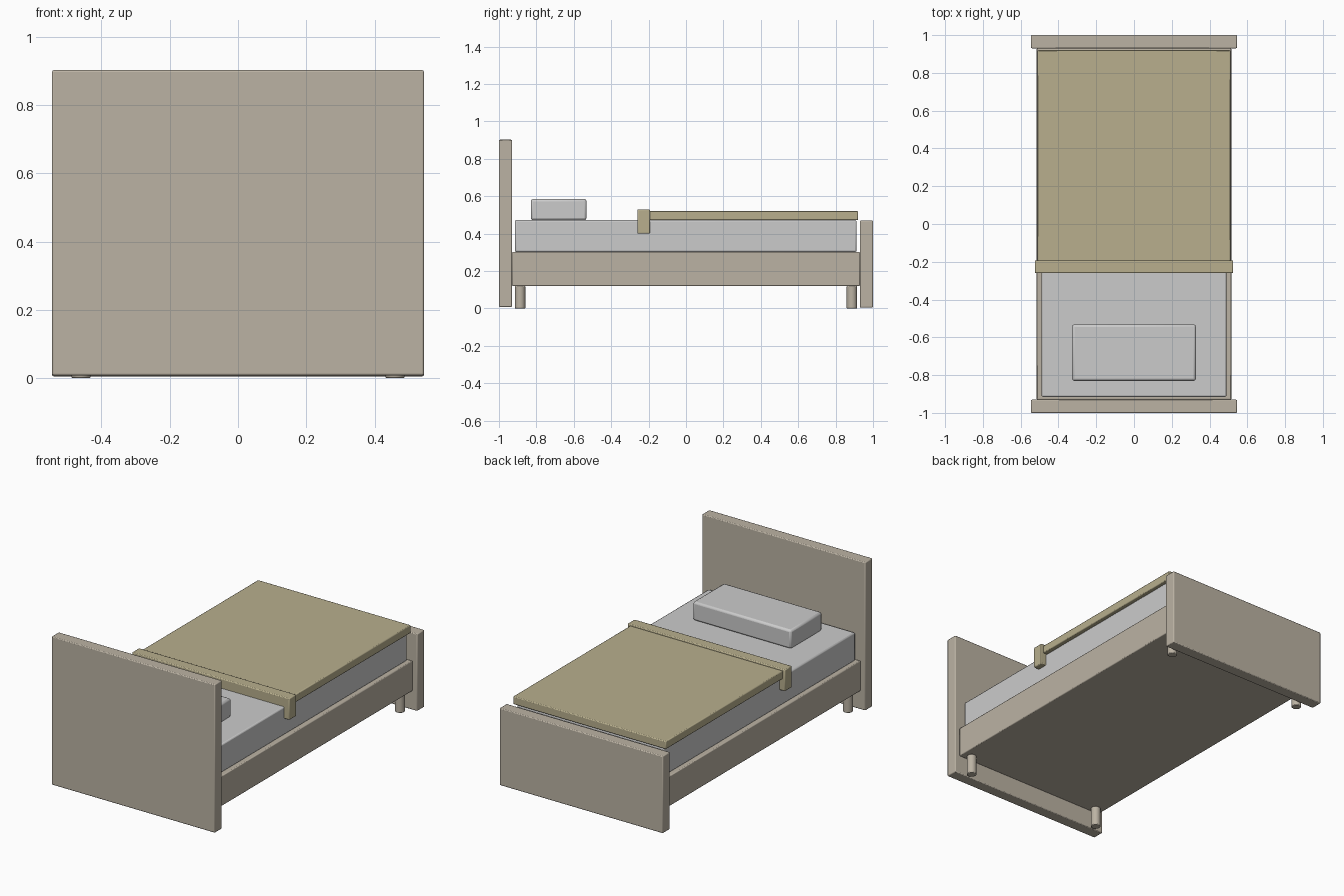
import bpy

if "Cube" in bpy.data.objects:
    bpy.data.objects.remove(bpy.data.objects["Cube"])


def material(name, color):
    mat = bpy.data.materials.new(name)
    mat.diffuse_color = (*color, 1)
    mat.use_nodes = True
    mat.node_tree.nodes["Principled BSDF"].inputs["Base Color"].default_value = mat.diffuse_color
    return mat


wood = material("wood", (0.50, 0.45, 0.37))
cloth = material("blanket_cloth", (0.48, 0.43, 0.27))


def finish(obj, name, bevel, mat):
    obj.name = name
    mod = obj.modifiers.new("soft_edges", 'BEVEL')
    mod.width = bevel
    mod.segments = 2
    mod.limit_method = 'ANGLE'
    mod.angle_limit = 0.8
    if mat:
        obj.data.materials.append(mat)
    bpy.ops.object.shade_smooth_by_angle()


def box(name, x, y, z, bevel=0.005, mat=None):
    """Box from (min, max) ranges on each axis."""
    ranges = (x, y, z)
    bpy.ops.mesh.primitive_cube_add(size=1, location=[(a + b) / 2 for a, b in ranges])
    obj = bpy.context.object
    obj.scale = [b - a for a, b in ranges]
    bpy.ops.object.transform_apply(location=False, rotation=False, scale=True)
    finish(obj, name, bevel, mat)


# Wooden frame and end boards
box("headboard", (-0.545, 0.545), (-1.0, -0.93), (0.008, 0.902), mat=wood)
box("footboard", (-0.545, 0.545), (0.93, 1.0), (0.005, 0.47), mat=wood)
box("bed_base", (-0.515, 0.515), (-0.93, 0.93), (0.12, 0.302), mat=wood)

# Bedding
box("mattress", (-0.49, 0.49), (-0.915, 0.912), (0.302, 0.472), 0.008)
box("pillow", (-0.328, 0.328), (-0.83, -0.532), (0.472, 0.585), 0.012)
box("blanket", (-0.51, 0.51), (-0.22, 0.92), (0.472, 0.52), mat=cloth)
box("blanket_fold", (-0.525, 0.525), (-0.26, -0.193), (0.40, 0.53), mat=cloth)

# Corner legs
for sx, side in ((-1, "left"), (1, "right")):
    for sy, end in ((-1, "head"), (1, "foot")):
        bpy.ops.mesh.primitive_cylinder_add(
            vertices=12, radius=0.028, depth=0.12,
            location=(sx * 0.46, sy * 0.887, 0.06))
        finish(bpy.context.object, f"{end}_{side}_leg", 0.004, wood)
